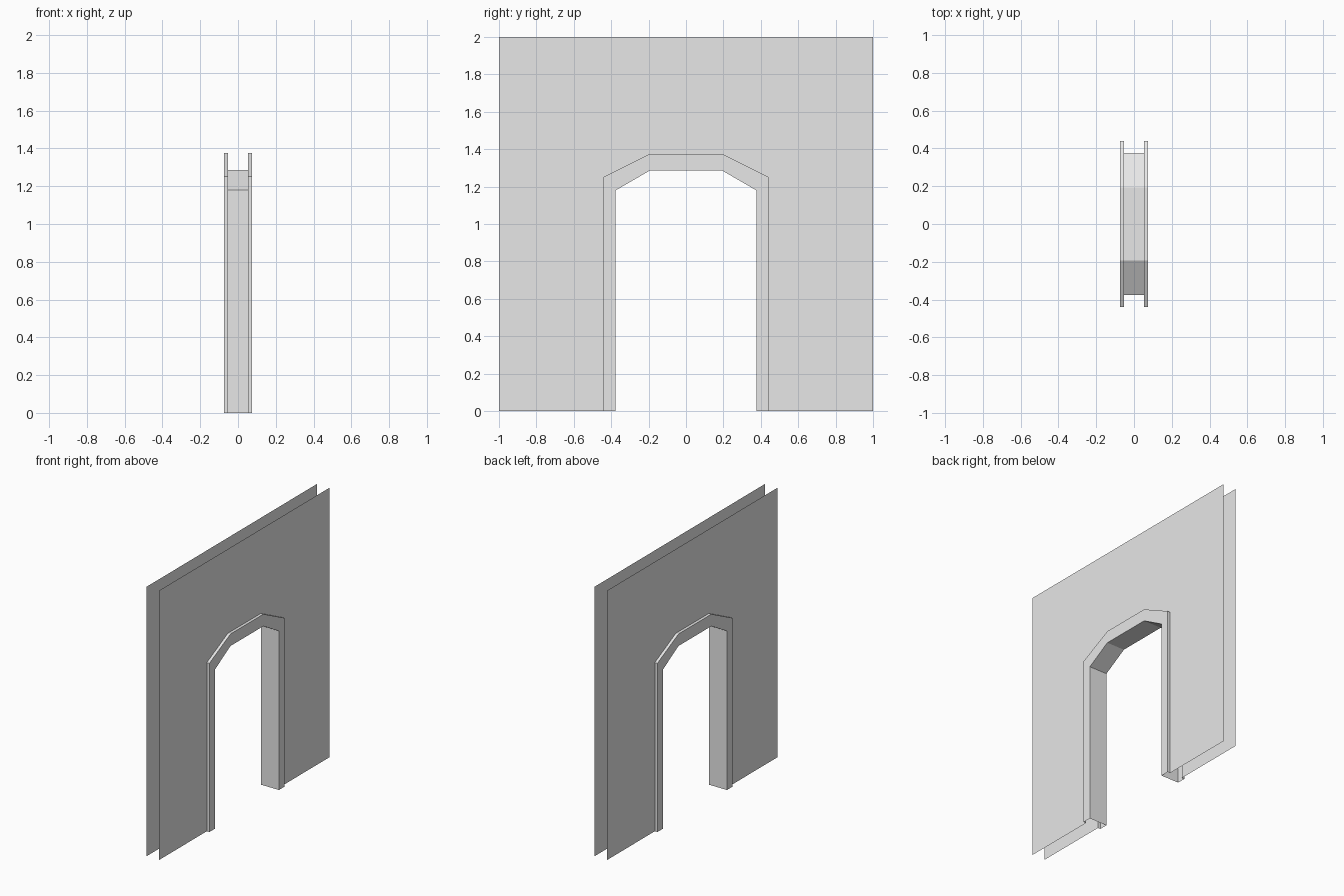
import bpy
import bmesh

cube = bpy.data.objects.get("Cube")
if cube:
    bpy.data.objects.remove(cube, do_unlink=True)

grey = bpy.data.materials.new("plain grey")
grey.use_nodes = True
colour = (0.8, 0.8, 0.8, 1)
grey.diffuse_color = colour
grey.node_tree.nodes["Principled BSDF"].inputs["Base Color"].default_value = colour

WALL_X, TRIM_X = 0.052, 0.073


def arch(half_width, shoulder, crown):
    """Open arch outline in (y, z), mirrored about y = 0."""
    half = [(half_width, 0), (half_width, shoulder), (0.193, crown)]
    return half + [(-y, z) for y, z in reversed(half)]


OUTER = arch(0.44, 1.252, 1.375)
INNER = arch(0.376, 1.18, 1.286)


def make_object(name, bm):
    mesh = bpy.data.meshes.new(name)
    bm.to_mesh(mesh)
    bm.free()
    mesh.materials.append(grey)
    obj = bpy.data.objects.new(name, mesh)
    bpy.context.collection.objects.link(obj)


def wall_sheet(name, side):
    """Thin square wall with the arched opening left out."""
    bm = bmesh.new()
    outline = OUTER + [(-1, 0), (-1, 2), (1, 2), (1, 0)]
    face = bm.faces.new([bm.verts.new((side * WALL_X, y, z)) for y, z in outline])
    face.normal_update()
    if face.normal.x * side < 0:
        face.normal_flip()
    make_object(name, bm)


def door_frame():
    """Hollow channel section swept round the arch: casing, reveal, casing."""
    bm = bmesh.new()
    section = [(-WALL_X, OUTER), (-TRIM_X, OUTER), (-TRIM_X, INNER),
               (TRIM_X, INNER), (TRIM_X, OUTER), (WALL_X, OUTER)]
    rows = [[bm.verts.new((x, y, z)) for y, z in path] for x, path in section]
    for a, b in zip(rows, rows[1:]):
        for i in range(len(a) - 1):
            bm.faces.new((a[i], b[i], b[i + 1], a[i + 1]))
    # Outward casing faces point away from the wall
    bm.normal_update()
    casing = next(f for f in bm.faces if f.calc_center_median().x > TRIM_X - 0.001)
    if casing.normal.x < 0:
        bmesh.ops.reverse_faces(bm, faces=bm.faces[:])
    make_object("door_frame", bm)


wall_sheet("left_wall", 1)
wall_sheet("right_wall", -1)
door_frame()
